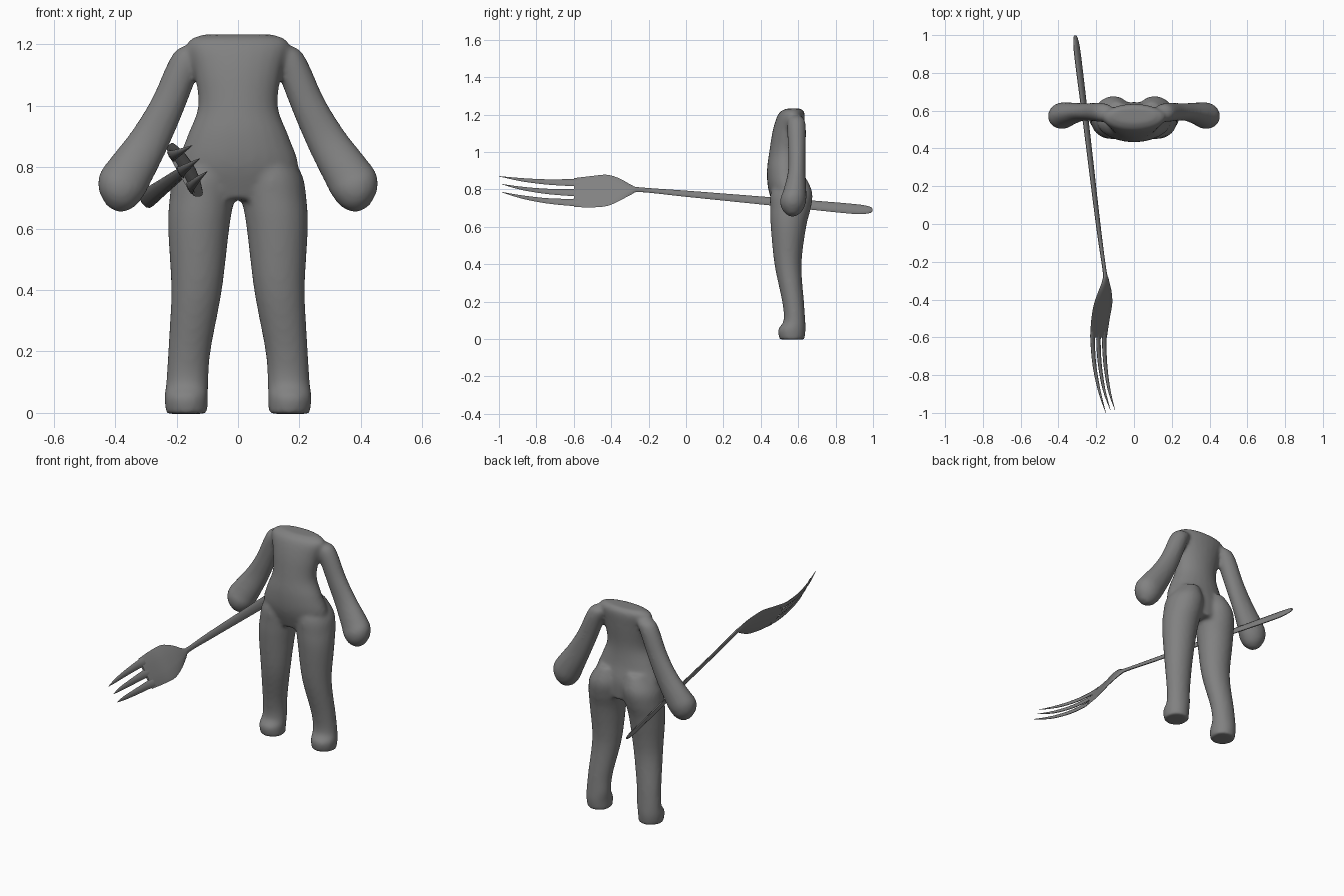
import bpy, bmesh, math
from mathutils import Vector

if "Cube" in bpy.data.objects:
    bpy.data.objects.remove(bpy.data.objects["Cube"])

grey = bpy.data.materials.new("plain grey")
grey.diffuse_color = (0.22, 0.22, 0.22, 1)
grey.use_nodes = True
grey.node_tree.nodes["Principled BSDF"].inputs["Base Color"].default_value = grey.diffuse_color


def spline(rows, steps):
    """Catmull-Rom interpolation through rows of numbers."""
    out = []
    for i in range(len(rows) - 1):
        p0, p1 = rows[max(i - 1, 0)], rows[i]
        p2, p3 = rows[i + 1], rows[min(i + 2, len(rows) - 1)]
        for s in range(steps):
            t = s / steps
            out.append([0.5 * (2 * b + (c - a) * t + (2 * a - 5 * b + 4 * c - d) * t * t
                               + (3 * b - a - 3 * c + d) * t ** 3)
                        for a, b, c, d in zip(p0, p1, p2, p3)])
    out.append(list(rows[-1]))
    return out


def loft(bm, rings):
    """Closed tube through rings given as (centre, half axis a, half axis b)."""
    n = 24 if len(rings[0]) == 3 else rings[0][3]
    loops = []
    for r in rings:
        c, a, b = r[:3]
        loops.append([bm.verts.new(c + a * math.cos(k * math.tau / n) + b * math.sin(k * math.tau / n))
                      for k in range(n)])
    for p, q in zip(loops, loops[1:]):
        for k in range(n):
            bm.faces.new((p[k], p[(k + 1) % n], q[(k + 1) % n], q[k]))
    bm.faces.new(loops[0][::-1])
    bm.faces.new(loops[-1])


def finish(bm, name):
    bmesh.ops.recalc_face_normals(bm, faces=bm.faces)
    me = bpy.data.meshes.new(name)
    bm.to_mesh(me)
    bm.free()
    me.materials.append(grey)
    ob = bpy.data.objects.new(name, me)
    bpy.context.collection.objects.link(ob)
    return ob


def level_rings(rows):
    """Horizontal rings from rows of z, x min, x max, y front, y back."""
    return [(Vector(((x0 + x1) / 2, (y0 + y1) / 2, z)), Vector(((x1 - x0) / 2, 0, 0)),
             Vector((0, (y1 - y0) / 2, 0))) for z, x0, x1, y0, y1 in spline(rows, 5)]


# Body: torso, legs and arms fused into one smooth skin
body = bmesh.new()
torso = [(1.232, .115, .535, .615), (1.205, .165, .495, .635), (1.12, .145, .465, .63),
         (1.0, .13, .445, .618), (.9, .166, .433, .625), (.8, .198, .44, .645), (.695, .17, .475, .64)]
loft(body, level_rings([(z, -w, w, f, b) for z, w, f, b in torso]))

leg = [(.86, .03, .15, .48, .645), (.78, .005, .207, .452, .676), (.70, .012, .223, .45, .668),
       (.6, .028, .228, .453, .643), (.4, .052, .218, .473, .618), (.2, .089, .228, .514, .631),
       (.1, .096, .234, .522, .638), (.05, .098, .24, .492, .64), (-.003, .1, .234, .5, .634)]
# Arm centre x, y, z with in-plane and front-to-back radii
arm = [(.12, .585, 1.185, .03, .035), (.165, .59, 1.15, .05, .05), (.23, .593, 1.0, .056, .047),
       (.287, .592, .89, .065, .048), (.35, .582, .79, .077, .062), (.38, .573, .74, .08, .07),
       (.398, .57, .695, .062, .056), (.406, .57, .662, .024, .022)]
down = Vector((.46, 0, -.89))
across = Vector((.89, 0, .46))
for s in (1, -1):
    loft(body, level_rings([(z, *sorted((s * a, s * b)), f, k) for z, a, b, f, k in leg]))
    loft(body, [(Vector((s * x, y, z)), Vector((s * across.x, 0, across.z)) * r, Vector((0, d, 0)))
                for x, y, z, r, d in spline(arm, 5)])
body = finish(body, "body")
fuse = body.modifiers.new("fuse", 'REMESH')
fuse.mode = 'VOXEL'
fuse.voxel_size = 0.01
fuse.use_smooth_shade = True
soften = body.modifiers.new("soften", 'SMOOTH')
soften.factor = 0.5
soften.iterations = 8

# Fork: thin blade turned about its length; u is across the width, n the thickness
u, n = Vector((.5, 0, -.866)), Vector((.866, 0, .5))


def fork_rings(rows, sides):
    """Rows of x, y, z, half width, half thickness."""
    return [(Vector((x, y, z)), u * w, n * t, sides) for x, y, z, w, t in spline(rows, 4)]


fork = bmesh.new()
handle = [(-.311, .998, .69, .008, .004), (-.308, .975, .691, .022, .008), (-.297, .88, .697, .031, .011),
          (-.25, .5, .732, .026, .010), (-.19, 0, .777, .019, .009), (-.157, -.24, .798, .014, .009),
          (-.15, -.29, .798, .028, .009), (-.153, -.35, .799, .066, .008), (-.163, -.42, .795, .096, .007),
          (-.177, -.5, .788, .097, .006), (-.188, -.6, .783, .089, .006)]
loft(fork, fork_rings(handle, 10))
# Three tapering tines that curve up to their points
for k in (-1, 0, 1):
    path = [(-.185, -.57, .785, .062, .024, .006), (-.188, -.63, .784, .061, .021, .007),
            (-.18, -.75, .79, .058, .016, .007), (-.158, -.88, .806, .053, .010, .006),
            (-.125, -.985 - .015 * (k < 0), .828, .049, .001, .001)]
    loft(fork, fork_rings([tuple(Vector(p[:3]) + u * p[3] * k) + p[4:] for p in path], 8))
fork = finish(fork, "fork")
bpy.context.view_layer.objects.active = fork
fork.select_set(True)
bpy.ops.object.shade_smooth_by_angle(angle=math.radians(50))
